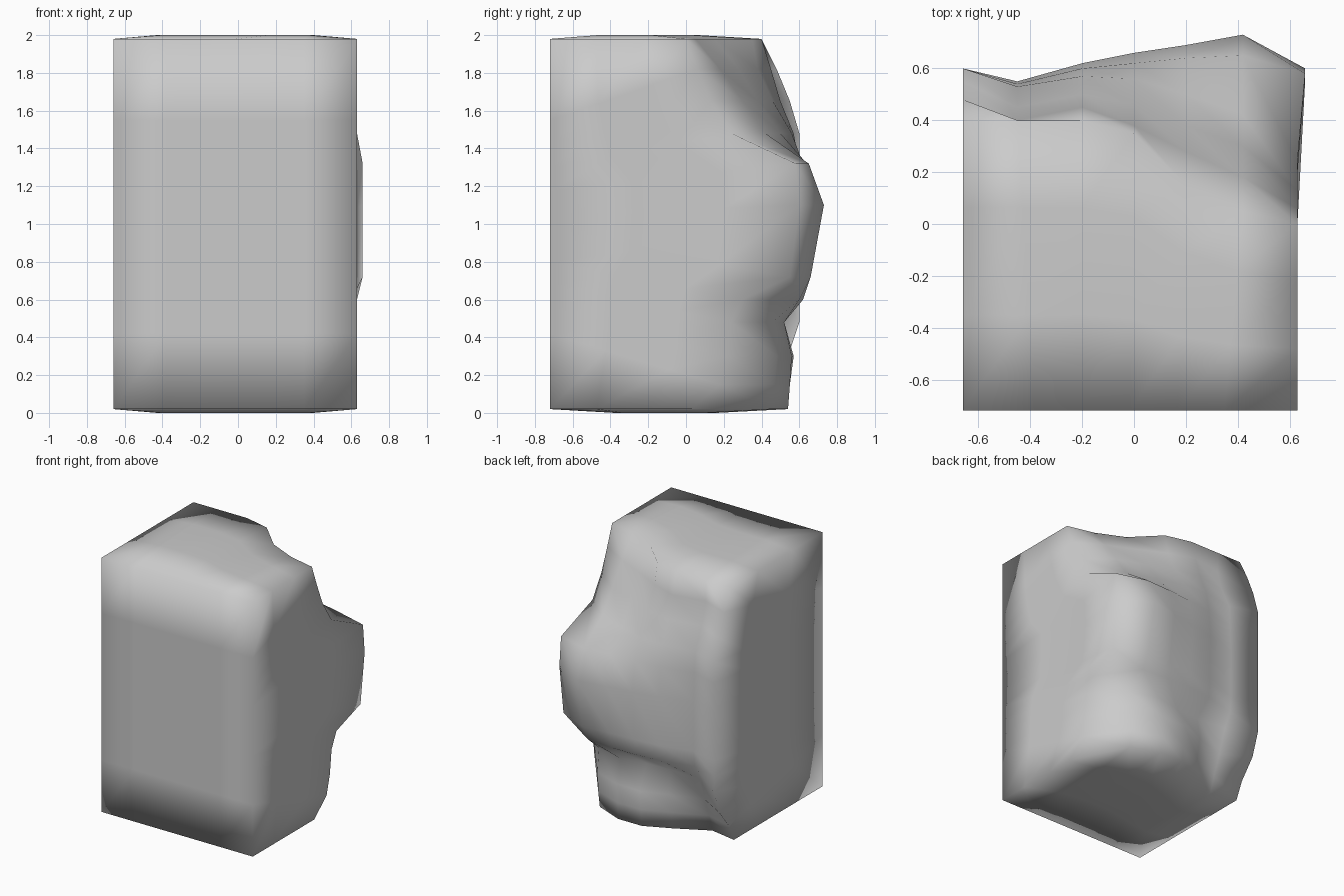
import bpy, bmesh
from mathutils import Vector

if "Cube" in bpy.data.objects:
    bpy.data.objects.remove(bpy.data.objects["Cube"], do_unlink=True)

stone = bpy.data.materials.new("grey stone")
stone.use_nodes = True
grey = (0.6, 0.6, 0.6, 1)
stone.diffuse_color = grey
stone.node_tree.nodes["Principled BSDF"].inputs["Base Color"].default_value = grey

# Broken back: one line per height, depth at each column from right to left
columns = [-.66, -.45, -.2, 0, .2, .42, .63]
back = {
    .02: (.36, .32, .45, .54, .54, .45, .03),
    .15: (.42, .36, .47, .55, .55, .47, .18),
    .3: (.54, .42, .5, .57, .56, .48, .22),
    .48: (.6, .48, .47, .48, .52, .46, .24),
    .6: (.6, .54, .6, .62, .62, .6, .3),
    .72: (.6, .55, .61, .63, .64, .66, .55),
    1.1: (.6, .55, .62, .66, .69, .73, .6),
    1.32: (.6, .54, .6, .62, .64, .65, .58),
    1.48: (.6, .53, .57, .56, .5, .42, .24),
    1.65: (.55, .45, .5, .46, .38, .3, .13),
    1.82: (.48, .4, .45, .38, .28, .18, .06),
    1.98: (.4, .4, .4, .35, .15, .05, 0),
}
heights = list(back)
layers = [0, .33, .7, 1]
NX, NY, NZ = len(columns) - 1, len(layers) - 1, len(heights) - 1


def spread(i, n, ends, inner):
    """Wide border bands with evenly spaced lines between them."""
    if i in (0, n):
        return ends[i == n]
    return inner[0] + (inner[1] - inner[0]) * (i - 1) / (n - 2)


def point(i, j, k):
    """Point of the block between its flat front and its broken back."""
    front = Vector((spread(i, NX, (-.66, .63), (-.38, .35)), -.72,
                    spread(k, NZ, (.02, 1.98), (.42, 1.55))))
    rear = Vector((columns[i], back[heights[k]][i], heights[k]))
    p = front.lerp(rear, layers[j])
    if i == NX and j == NY and .7 < heights[k] < 1.4:
        p.x = .66                       # bulge past the left side
    if 0 < i < NX and 0 < j < NY and k in (0, NZ):
        p.z = 2 if k else 0             # slightly domed ends
    return p


bm = bmesh.new()
verts = {}


def vert(key):
    if key not in verts:
        verts[key] = bm.verts.new(point(*key))
    return verts[key]


# Skin of the block: a grid on each of the six sides
size = (NX, NY, NZ)
for axis in range(3):
    u, v = (axis + 1) % 3, (axis + 2) % 3
    for end in (0, size[axis]):
        for a in range(size[u]):
            for b in range(size[v]):
                keys = []
                for da, db in ((0, 0), (1, 0), (1, 1), (0, 1)):
                    key = [0, 0, 0]
                    key[axis], key[u], key[v] = end, a + da, b + db
                    keys.append(tuple(key))
                bm.faces.new([vert(key) for key in keys])
bmesh.ops.recalc_face_normals(bm, faces=bm.faces)
for face in bm.faces:
    face.smooth = True

mesh = bpy.data.meshes.new("broken_stone_block")
bm.to_mesh(mesh)
bm.free()
mesh.materials.append(stone)
block = bpy.data.objects.new("broken_stone_block", mesh)
bpy.context.collection.objects.link(block)
